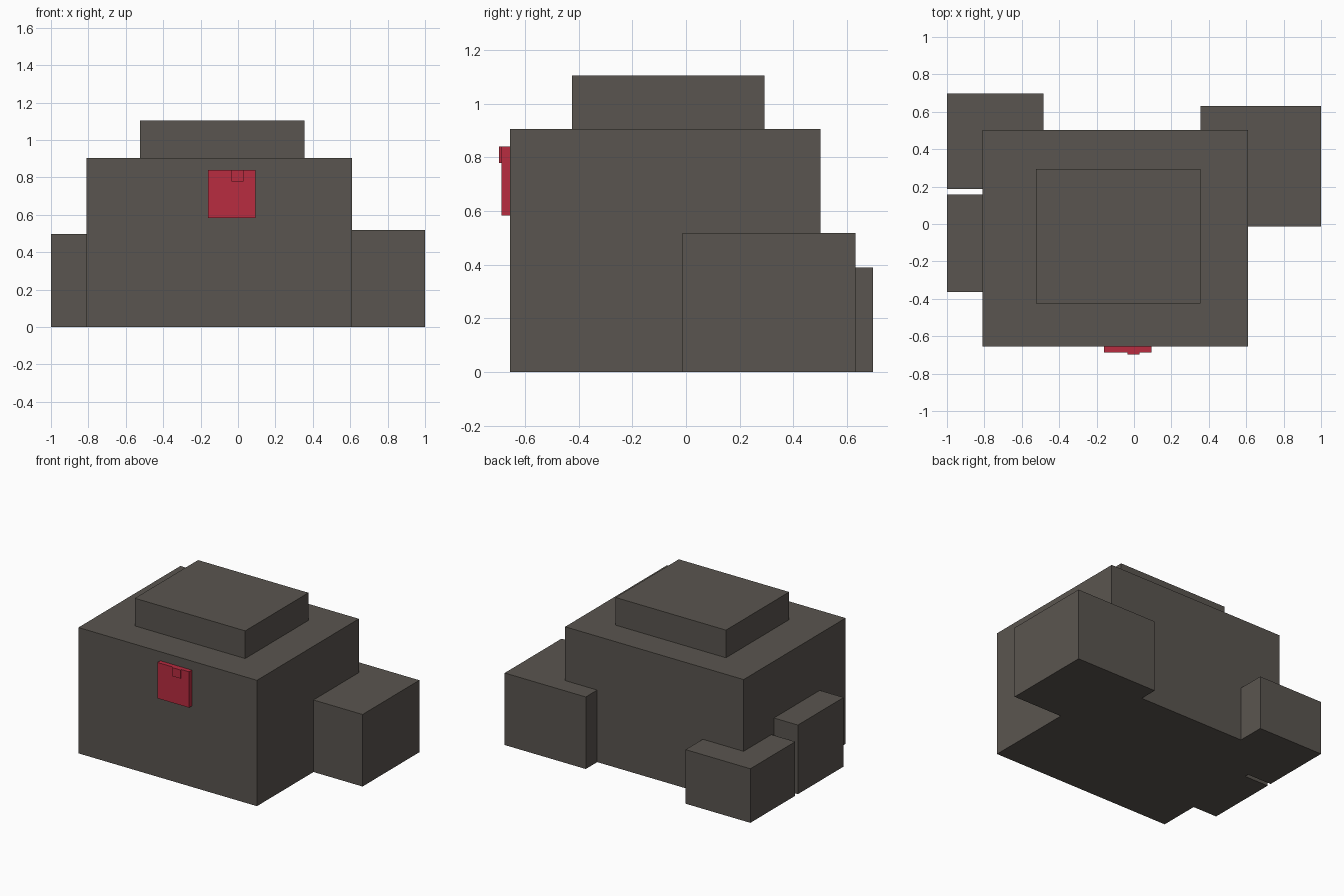
import bpy

if "Cube" in bpy.data.objects:
    bpy.data.objects.remove(bpy.data.objects["Cube"])


def material(name, rgb):
    m = bpy.data.materials.new(name)
    m.diffuse_color = (*rgb, 1)
    m.use_nodes = True
    m.node_tree.nodes["Principled BSDF"].inputs["Base Color"].default_value = m.diffuse_color
    return m


def box(name, mat, x, y, z):
    """Box from (min, max) extents on each axis."""
    bpy.ops.mesh.primitive_cube_add(size=1, location=[sum(r) / 2 for r in (x, y, z)])
    ob = bpy.context.object
    ob.name = name
    ob.scale = [r[1] - r[0] for r in (x, y, z)]
    bpy.ops.object.transform_apply(location=False, rotation=False, scale=True)
    ob.data.materials.append(mat)
    return ob


stone = material("warm_grey", (0.102, 0.091, 0.079))
red = material("crimson", (0.479, 0.025, 0.051))

# Main block and raised roof
box("main_block", stone, (-0.81, 0.61), (-0.656, 0.502), (0, 0.905))
box("roof_block", stone, (-0.523, 0.355), (-0.425, 0.293), (0.905, 1.104))

# Lower side blocks, running into the main block
box("right_annex", stone, (0.355, 1.0), (-0.013, 0.632), (0, 0.518))
box("back_left_annex", stone, (-1.0, -0.485), (0.187, 0.697), (0, 0.389))
box("left_annex", stone, (-1.0, -0.485), (-0.363, 0.157), (0, 0.497))

# Red front panel with a small raised tab at its top edge
box("front_panel", red, (-0.16, 0.093), (-0.688, -0.656), (0.582, 0.84))
box("panel_tab", red, (-0.035, 0.03), (-0.697, -0.688), (0.778, 0.84))
